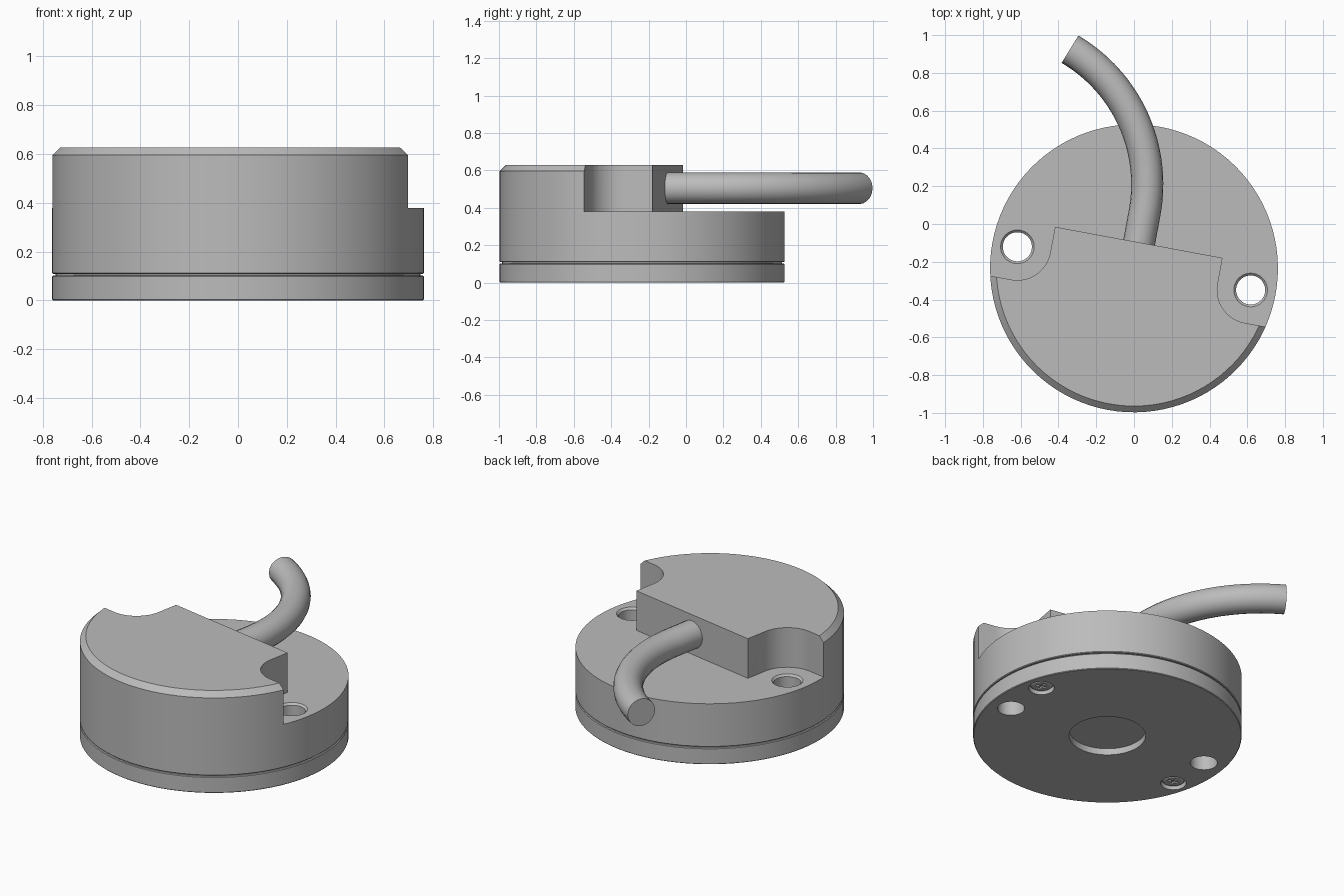
import bpy, bmesh, math
from mathutils import Matrix, Vector

cube = bpy.data.objects.get("Cube")
if cube:
    bpy.data.objects.remove(cube, do_unlink=True)

grey = bpy.data.materials.new("plain_grey")
grey.use_nodes = True
GREY = (0.5, 0.5, 0.5, 1)
grey.diffuse_color = GREY
grey.node_tree.nodes["Principled BSDF"].inputs["Base Color"].default_value = GREY

R = 0.762            # housing radius
TURN = math.radians(-10.5)
HOUSING = Matrix.Translation((0, -0.235, 0)) @ Matrix.Rotation(TURN, 4, 'Z')


def add(name, bm):
    bmesh.ops.recalc_face_normals(bm, faces=bm.faces)
    me = bpy.data.meshes.new(name)
    bm.to_mesh(me)
    bm.free()
    me.materials.append(grey)
    ob = bpy.data.objects.new(name, me)
    bpy.context.collection.objects.link(ob)
    ob.matrix_world = HOUSING
    return ob


def lathe(name, profile, centre=(0, 0), steps=96):
    """Turn a closed (radius, height) profile about a vertical axis."""
    bm = bmesh.new()
    vs = [bm.verts.new((r, 0, z)) for r, z in profile]
    es = [bm.edges.new(p) for p in zip(vs, vs[1:])]
    bmesh.ops.spin(bm, geom=vs + es, cent=(0, 0, 0), axis=(0, 0, 1),
                   angle=math.tau, steps=steps)
    bmesh.ops.remove_doubles(bm, verts=bm.verts, dist=1e-5)
    bmesh.ops.translate(bm, verts=bm.verts, vec=(*centre, 0))
    return add(name, bm)


def prism(name, outline, z0, z1):
    bm = bmesh.new()
    face = bm.faces.new([bm.verts.new((x, y, z0)) for x, y in outline])
    top = bmesh.ops.extrude_face_region(bm, geom=[face])["geom"]
    bmesh.ops.translate(bm, vec=(0, 0, z1 - z0),
                        verts=[v for v in top if isinstance(v, bmesh.types.BMVert)])
    return add(name, bm)


def select(ob):
    bpy.ops.object.select_all(action='DESELECT')
    ob.select_set(True)
    bpy.context.view_layer.objects.active = ob


def cut(ob, cutter):
    mod = ob.modifiers.new("cut", 'BOOLEAN')
    mod.operation, mod.solver, mod.object = 'DIFFERENCE', 'EXACT', cutter
    select(ob)
    bpy.ops.object.modifier_apply(modifier=mod.name)
    bpy.data.objects.remove(cutter, do_unlink=True)


def smooth(ob):
    select(ob)
    bpy.ops.object.shade_smooth_by_angle(angle=math.radians(25))


# Upper housing, turned at full height with a chamfered rim
body = lathe("housing_body", [(0, 0.1), (R - 0.014, 0.1), (R - 0.014, 0.109),
             (R - 0.004, 0.109), (R, 0.113), (R, 0.596), (R - 0.033, 0.628), (0, 0.628)])

# Rear step with a rounded notch around each mounting hole
HOLE_X, NOTCH = 0.628, 0.177
arc = [(-HOLE_X + NOTCH * math.cos(a), NOTCH * math.sin(a))
       for a in (math.radians(-90 + 7.5 * i) for i in range(13))]
left = [(-2, -NOTCH)] + arc + [(-HOLE_X + NOTCH, 0.14)]
right = [(-x, y) for x, y in reversed(left)]
cut(body, prism("step_cutter", left + right + [(2, 2), (-2, 2)], 0.38, 1))

# Base plate with a shallow round recess underneath
plate = lathe("base_plate", [(0, 0), (R - 0.004, 0), (R, 0.004), (R, 0.098),
                             (R - 0.004, 0.102), (0, 0.102)])
cut(plate, lathe("recess_cutter", [(0, -0.1), (0.217, -0.1), (0.217, 0.04), (0, 0.04)]))

# Mounting holes, chamfered at the top
for side in (-1, 1):
    for part in (body, plate):
        cut(part, lathe("hole_cutter", [(0, -0.1), (0.077, -0.1), (0.077, 0.368),
            (0.089, 0.38), (0.089, 0.45), (0, 0.45)], (side * HOLE_X, 0), 48))

# Sunken cross-head screws in the base plate
for side, label in ((1, "left"), (-1, "right")):
    a = math.radians(25.8)
    c = Vector((math.cos(a), math.sin(a))) * 0.657 * side
    cut(plate, lathe("screw_pocket_cutter", [(0, -0.1), (0.073, -0.1),
                     (0.073, 0.03), (0, 0.03)], c, 40))
    screw = lathe(label + "_screw", [(0, 0.01), (0.05, 0.01), (0.062, 0.018),
                                     (0.062, 0.032), (0, 0.032)], c, 40)
    for w, h in ((0.034, 0.007), (0.007, 0.034)):
        box = [(c.x - w, c.y - h), (c.x + w, c.y - h), (c.x + w, c.y + h), (c.x - w, c.y + h)]
        cut(screw, prism("slot_cutter", box, -0.1, 0.022))
    smooth(screw)

smooth(body)
smooth(plate)

# Cable: short straight lead, then a wide bend
BEND, CABLE_Z = 0.83, 0.505
bend = [Vector((-0.76 + BEND * math.cos(a), 0.21 + BEND * math.sin(a), CABLE_Z))
        for a in (math.radians(-10.5 + 70 * i / 32) for i in range(33))]
lead = Vector((math.sin(-TURN), math.cos(TURN), 0))
path = [bend[0] - lead * 0.2] + bend
curve = bpy.data.curves.new("cable", 'CURVE')
curve.dimensions = '3D'
curve.bevel_depth = 0.085
curve.bevel_resolution = 8
curve.use_fill_caps = True
spline = curve.splines.new('POLY')
spline.points.add(len(path) - 1)
for point, co in zip(spline.points, path):
    point.co = (*co, 1)
curve.materials.append(grey)
cable = bpy.data.objects.new("cable", curve)
bpy.context.collection.objects.link(cable)
select(cable)
bpy.ops.object.convert(target='MESH')
smooth(bpy.context.view_layer.objects.active)
